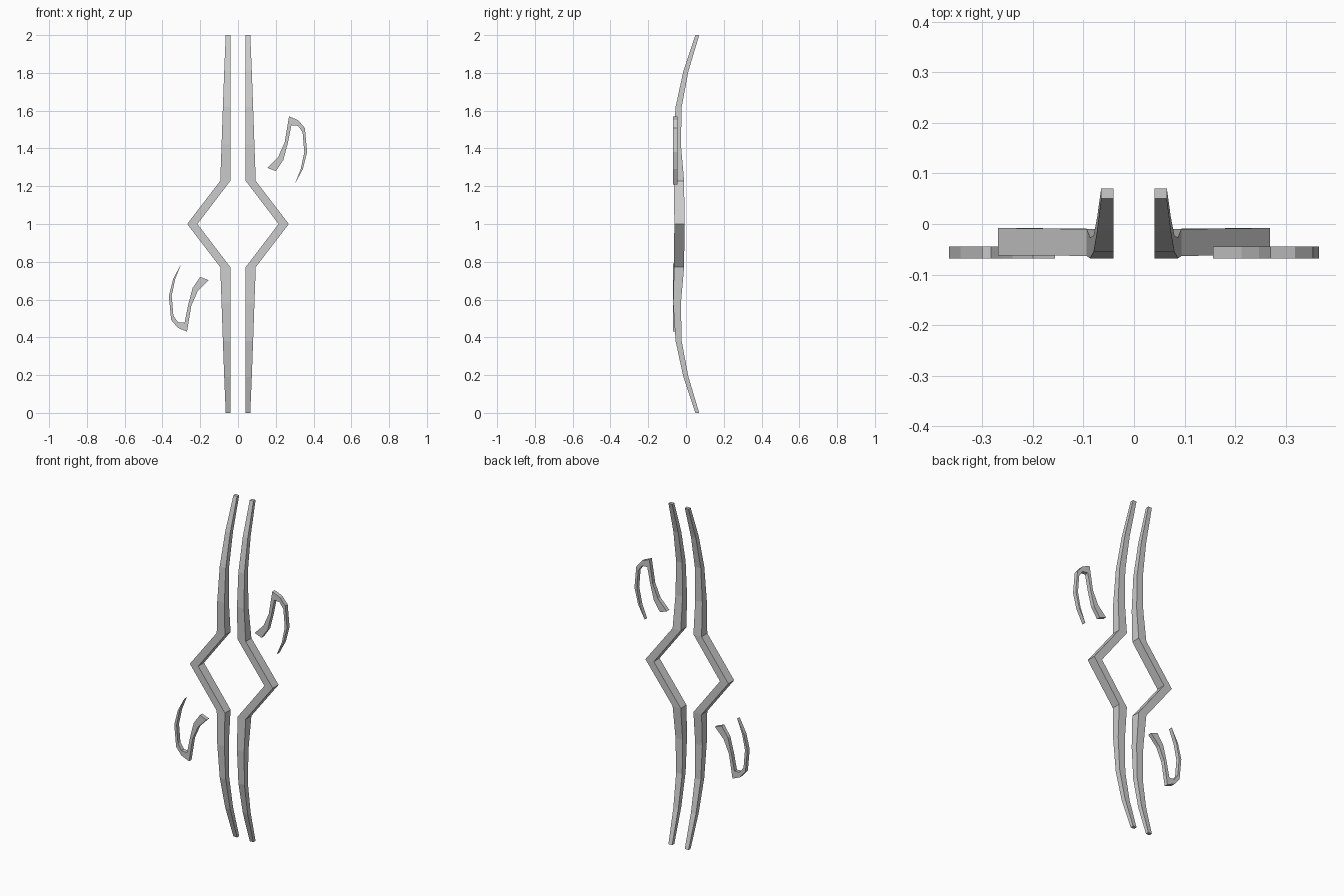
import bpy, bmesh

if "Cube" in bpy.data.objects:
    bpy.data.objects.remove(bpy.data.objects["Cube"])


def make_object(name, bm):
    bmesh.ops.recalc_face_normals(bm, faces=bm.faces)
    mesh = bpy.data.meshes.new(name)
    bm.to_mesh(mesh)
    bm.free()
    obj = bpy.data.objects.new(name, mesh)
    bpy.context.collection.objects.link(obj)
    return obj


# Bar stations from the top tip to the diamond point:
# height above mid, inner x, outer x, front y, back y
half = [
    (1.00, 0.041, 0.065, 0.050, 0.070),
    (0.81, 0.041, 0.073, -0.014, 0.013),
    (0.62, 0.041, 0.080, -0.055, -0.023),
    (0.42, 0.041, 0.087, -0.068, -0.027),
    (0.228, 0.041, 0.094, -0.063, -0.010),
    (0.00, 0.215, 0.269, -0.062, -0.008),
]
stations = [(1 + s[0], *s[1:]) for s in half]
stations += [(1 - s[0], *s[1:]) for s in half[-2::-1]]


def bent_bar(name, side):
    bm = bmesh.new()
    rings = [[bm.verts.new((side * x, y, z)) for x, y in
              ((xi, yf), (xo, yf), (xo, yb), (xi, yb))]
             for z, xi, xo, yf, yb in stations]
    for a, b in zip(rings, rings[1:]):
        for i in range(4):
            j = (i + 1) % 4
            bm.faces.new((a[i], a[j], b[j], b[i]))
    bm.faces.new(rings[0])
    bm.faces.new(rings[-1])
    return make_object(name, bm)


# Hook profile: paired outer and inner edges in x, z (offset from mid height)
outer = [(0.156, 0.297), (0.213, 0.355), (0.247, 0.432), (0.270, 0.570),
         (0.318, 0.550), (0.354, 0.508), (0.366, 0.380), (0.343, 0.290), (0.300, 0.210)]
inner = [(0.200, 0.280), (0.240, 0.338), (0.263, 0.425), (0.283, 0.523),
         (0.318, 0.520), (0.342, 0.485), (0.351, 0.380), (0.332, 0.290)]


def hook(name, sign):
    # Half-turn about the middle gives the second hook
    y0, y1 = -0.068, -0.045
    bm = bmesh.new()

    def column(p):
        return [bm.verts.new((sign * p[0], y, 1 + sign * p[1])) for y in (y0, y1)]

    o = [column(p) for p in outer]
    n = [column(p) for p in inner] + [o[-1]]
    for k in range(len(o) - 1):
        for layer in (0, 1):
            quad = [o[k][layer], o[k + 1][layer], n[k + 1][layer], n[k][layer]]
            bm.faces.new(list(dict.fromkeys(quad)))
        for edge in (o, n):
            bm.faces.new((edge[k][0], edge[k + 1][0], edge[k + 1][1], edge[k][1]))
    bm.faces.new((o[0][0], n[0][0], n[0][1], o[0][1]))
    return make_object(name, bm)


bent_bar("right_bar", 1)
bent_bar("left_bar", -1)
hook("upper_hook", 1)
hook("lower_hook", -1)
